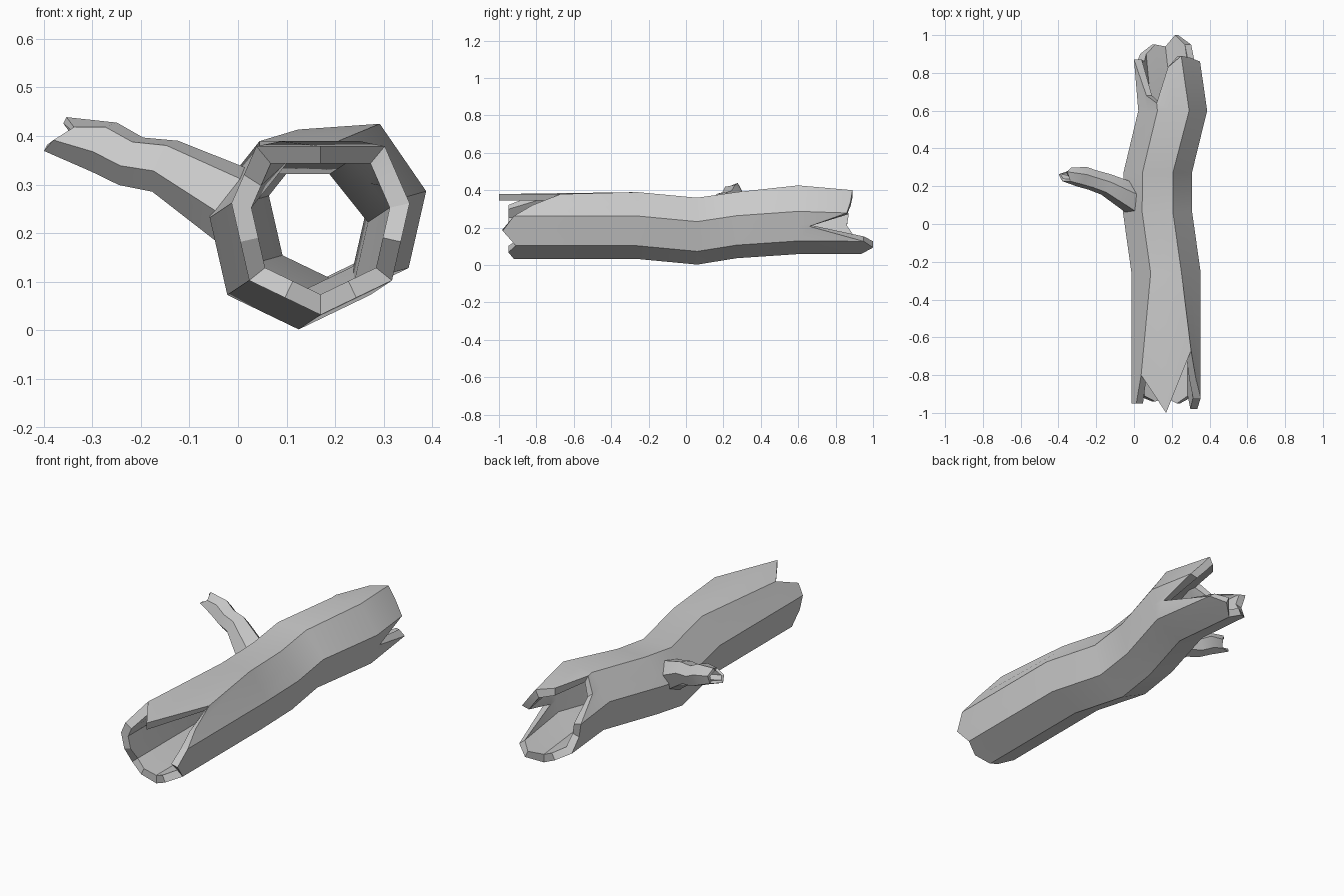
import bpy, bmesh, math
from mathutils import Vector

if "Cube" in bpy.data.objects:
    bpy.data.objects.remove(bpy.data.objects["Cube"])

N = 7        # sides of the log
WALL = 0.042

# log sections: y, centre x, centre z, radius, spread of the top facet (degrees)
SECTIONS = [(-0.80, 0.17, 0.22, 0.188, 14), (-0.26, 0.17, 0.22, 0.188, 0),
            (0.06, 0.125, 0.19, 0.188, 0), (0.27, 0.125, 0.222, 0.186, 0),
            (0.60, 0.205, 0.245, 0.187, 0), (0.95, 0.165, 0.236, 0.176, 0)]
# broken ends: y of every corner and facet middle, counted from the bottom, right side first
FRONT = [-.92, -.95, -.91, -.98, -.92, -.82, -.67, -1.0, -.80, -.95, -.95, -.95, -.91, -.94]
BACK = [.94, 1.0, .95, .66, .86, .88, .89, .83, .64, .68, .87, .86, .90, .95]


def section_point(sec, j, inset):
    """Point of one log section; even j is a corner, odd j a facet middle."""
    y, cx, cz, r, spread = sec

    def corner(k):
        k %= N
        a = -90 + 360 / N * k
        rr = r - inset
        if k == 3:
            a -= spread
        if k == 4:
            a += spread
        if k in (3, 4) and spread:
            rr *= 1.1
        if k == 3 and y == 0.60:
            rr *= 1.07
        a = math.radians(a)
        return Vector((cx + rr * math.cos(a), y, cz + rr * math.sin(a)))
    if j % 2 == 0:
        return corner(j // 2)
    return (corner(j // 2) + corner(j // 2 + 1)) / 2


def at_y(a, b, y):
    t = (y - a.y) / (b.y - a.y)
    p = a.lerp(b, min(max(t, 0), 1.0))
    p.y = y
    return p


def log_rings(inset):
    rings = []
    for i, s in enumerate(SECTIONS):
        ring = []
        for j in range(2 * N):
            p = section_point(s, j, inset)
            if i == 0:
                p = at_y(p, section_point(SECTIONS[1], j, inset), FRONT[j])
                if FRONT[j] > -.8:
                    p = section_point(s, j, inset)
                    p.y = FRONT[j]
            elif i == len(SECTIONS) - 1:
                p = at_y(section_point(SECTIONS[-2], j, inset), p, BACK[j])
            ring.append(p)
        rings.append(ring)
    return rings


def skin(name, rings, closed, angle):
    """Bridge rings into a surface; closed joins last ring to first, else caps both ends."""
    bm = bmesh.new()
    vs = [[bm.verts.new(p) for p in ring] for ring in rings]
    n = len(rings[0])
    pairs = list(zip(vs, vs[1:]))
    if closed:
        pairs.append((vs[-1], vs[0]))
    else:
        bm.faces.new(vs[0])
        bm.faces.new(vs[-1])
    for a, b in pairs:
        for j in range(n):
            k = (j + 1) % n
            bm.faces.new((a[j], a[k], b[k], b[j]))
    bmesh.ops.recalc_face_normals(bm, faces=bm.faces)
    me = bpy.data.meshes.new(name)
    bm.to_mesh(me)
    bm.free()
    ob = bpy.data.objects.new(name, me)
    bpy.context.collection.objects.link(ob)
    bpy.ops.object.select_all(action='DESELECT')
    ob.select_set(True)
    bpy.context.view_layer.objects.active = ob
    bpy.ops.object.shade_smooth_by_angle(angle=math.radians(angle))
    return ob


# hollow trunk: outer skin, then back along the inner skin
skin("hollow_log", log_rings(0) + log_rings(WALL)[::-1], True, 25)

# side branch: x, y, z, radius
BRANCH = [(0.0, .13, .252, .085), (-.15, .21, .338, .060), (-.22, .233, .348, .056),
          (-.275, .25, .377, .058), (-.35, .26, .393, .042)]
AXIS = Vector((-.87, .32, .37)).normalized()
SIDE = AXIS.cross(Vector((0, 0, 1))).normalized()
UP = SIDE.cross(AXIS)
TIP = [.0, .025, -.012, .015, .035, -.015]   # splinter lengths at the tip


def branch_ring(x, y, z, r, shift=None):
    ring = []
    for k in range(6):
        a = math.radians(60 * k + 10)
        p = Vector((x, y, z)) + SIDE * r * math.cos(a) + UP * r * math.sin(a)
        ring.append(p + AXIS * (shift[k] if shift else 0))
    return ring


rings = [branch_ring(*b) for b in BRANCH[:-1]]
x, y, z, r = BRANCH[-1]
rings += [branch_ring(x, y, z, r, TIP), branch_ring(x, y, z, r * .65, TIP),
          branch_ring(-.28, .25, .377, .028)]
skin("broken_branch", rings, False, 25)
